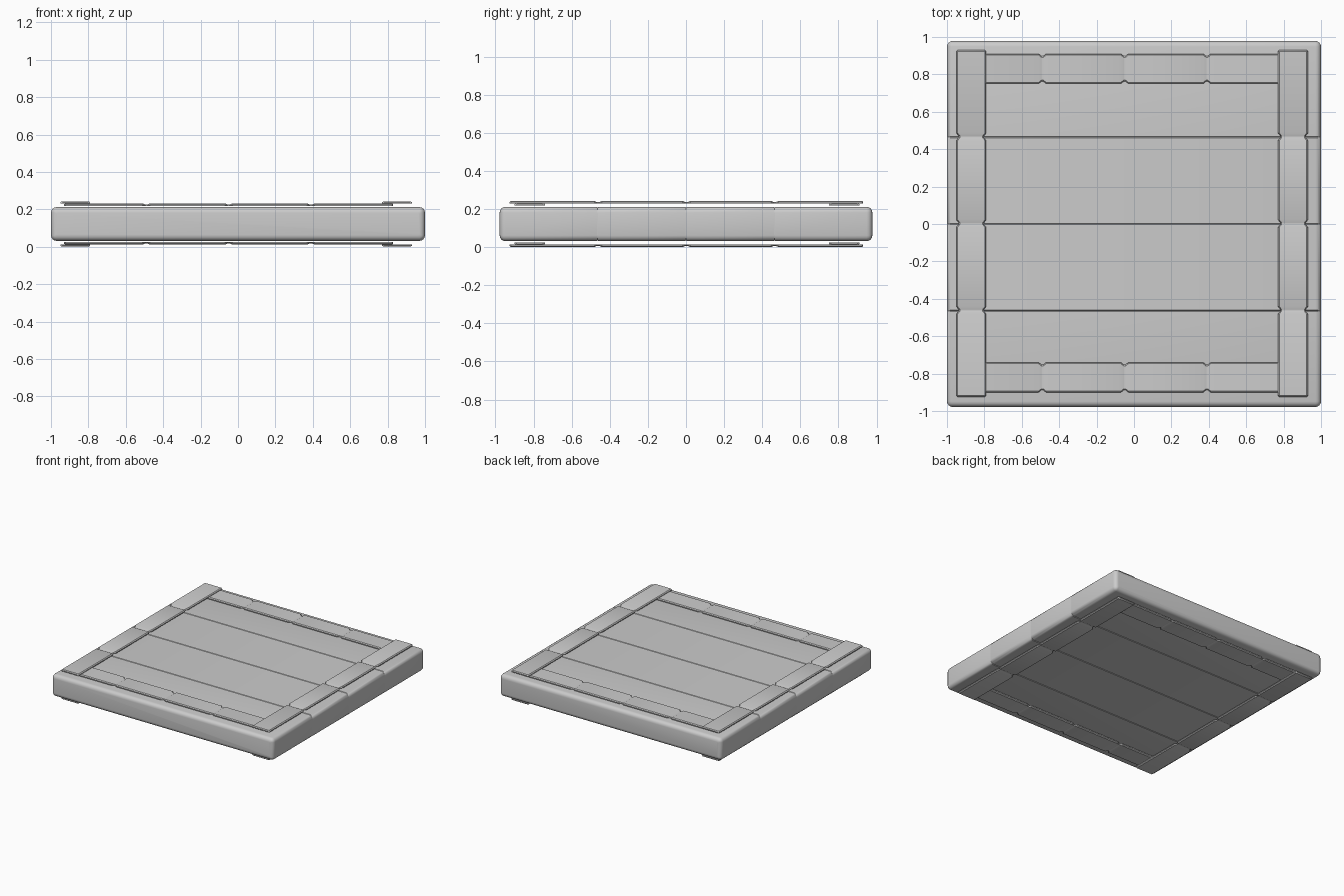
import bpy, bmesh, math

if "Cube" in bpy.data.objects:
    bpy.data.objects.remove(bpy.data.objects["Cube"])

H = 0.243          # full height; everything is symmetric about H / 2


def loft(name, rings):
    """Skin a list of equal-length point rings and cap both ends."""
    bm = bmesh.new()
    loops = [[bm.verts.new(p) for p in ring] for ring in rings]
    n = len(loops[0])
    for a, b in zip(loops, loops[1:]):
        for i in range(n):
            j = (i + 1) % n
            bm.faces.new((a[i], a[j], b[j], b[i]))
    bm.faces.new(loops[0])
    bm.faces.new(loops[-1])
    bmesh.ops.recalc_face_normals(bm, faces=bm.faces)
    me = bpy.data.meshes.new(name)
    bm.to_mesh(me)
    bm.free()
    ob = bpy.data.objects.new(name, me)
    bpy.context.collection.objects.link(ob)
    bpy.ops.object.select_all(action='DESELECT')
    bpy.context.view_layer.objects.active = ob
    ob.select_set(True)
    bpy.ops.object.shade_smooth_by_angle(angle=math.radians(35))
    return ob


# Slab: rounded rectangle section run along y, with hairline plank seams
R, SEG, HALF_Z, HALF_Y = 0.03, 4, 0.09, 0.978


def slab_ring(y, inset, dz):
    pts = []
    w, h = 1.0 - inset, HALF_Z - inset - dz
    r = max(R - inset, 0.008)
    for k, (sx, sz) in enumerate(((1, 1), (-1, 1), (-1, -1), (1, -1))):
        for s in range(SEG + 1):
            a = math.pi / 2 * (k + s / SEG)
            pts.append((sx * (w - r) + r * math.cos(a), y,
                        H / 2 + sz * (h - r) + r * math.sin(a)))
    return pts


stations = []
for s in range(SEG + 1):
    a = math.pi / 2 * s / SEG
    stations.append((-HALF_Y + R * (1 - math.sin(a)), R * (1 - math.cos(a)), 0))
stations = [(y, i, d) for y, i, d in reversed(stations)]
stations = sorted((-HALF_Y + R * (1 - math.cos(math.pi / 2 * s / SEG)),
                   R * (1 - math.sin(math.pi / 2 * s / SEG)), 0)
                  for s in range(SEG + 1))
tail = [(-y, i, d) for y, i, d in reversed(stations)]
for y in (-0.465, 0.0, 0.465):
    stations += [(y - 0.004, 0, 0), (y, 0, 0.004), (y + 0.004, 0, 0)]
loft("door_slab", [slab_ring(*s) for s in stations + tail])


# Trim strips: thin chamfered plates made of four segments with V notches
def strip(name, along_y, centre, start, end, z_base, z_top, flip):
    hw, c = 0.08, 0.007
    stops = [(start, c, c * 0.8), (start + c, 0, 0)]
    for k in (1, 2, 3):
        p = start + (end - start) * k / 4
        stops += [(p - 0.02, 0, 0), (p - 0.005, 0.012, 0.007),
                  (p + 0.005, 0.012, 0.007), (p + 0.02, 0, 0)]
    stops += [(end - c, 0, 0), (end, c, c * 0.8)]
    rings = []
    for p, inset, dz in stops:
        w, t = hw - inset, z_top - dz
        m = max(t - 0.006, z_base + 0.0005)
        sec = ((-w, z_base), (-w, m), (-w + c, t), (w - c, t), (w, m), (w, z_base))
        ring = []
        for u, z in sec:
            z = H - z if flip else z
            ring.append((centre + u, p, z) if along_y else (p, centre + u, z))
        rings.append(ring)
    loft(name, rings)


for side, flip in (("upper", False), ("lower", True)):
    # long side strips sit on top of the cross strips
    for label, x in (("left", -0.87), ("right", 0.85)):
        strip(f"{side}_{label}_strip", True, x, -0.925, 0.93, 0.230, H, flip)
    for label, y in (("front", -0.82), ("back", 0.83)):
        strip(f"{side}_{label}_strip", False, y, -0.93, 0.83, 0.218, 0.232, flip)
